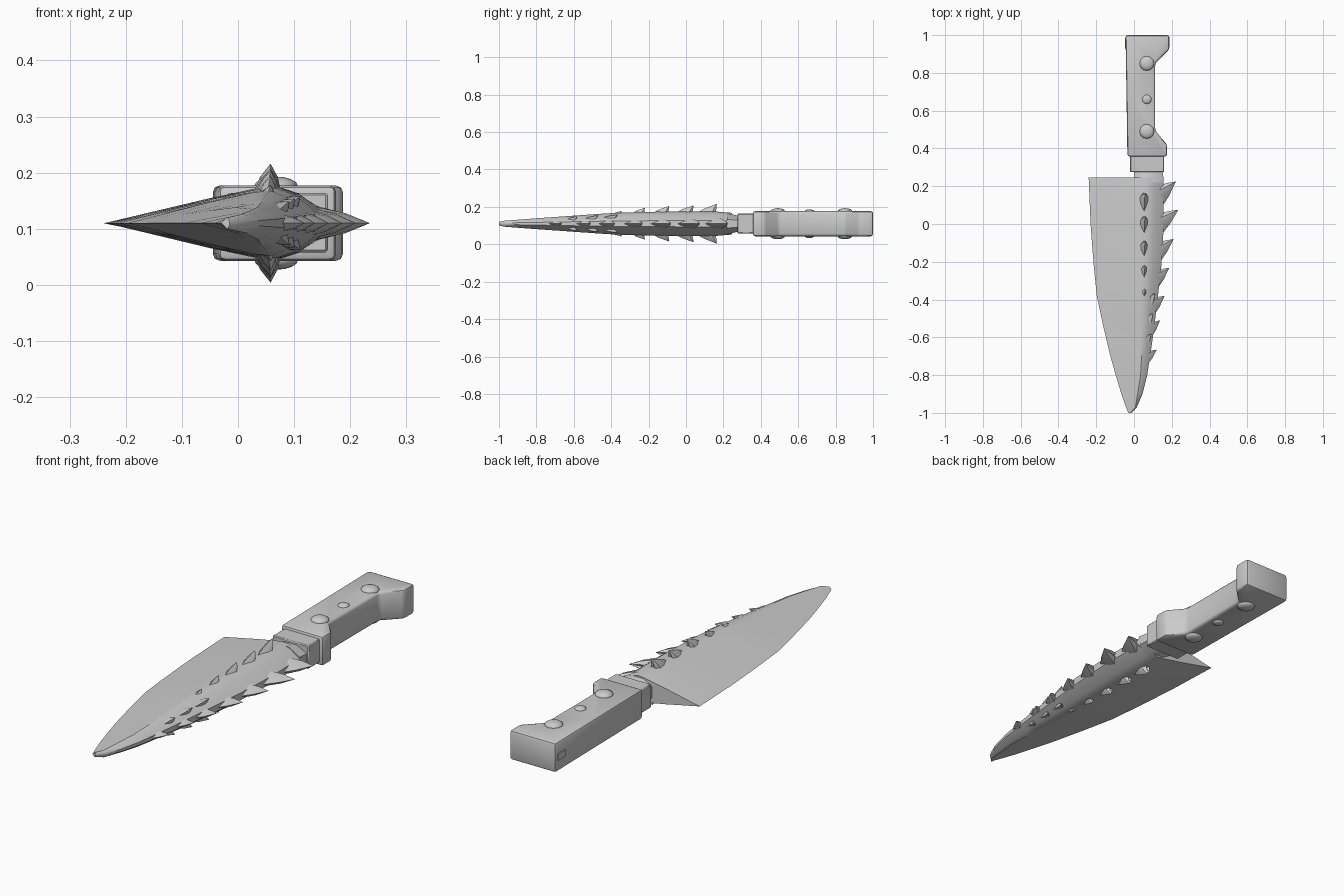
import bpy, bmesh, math
from mathutils import Vector

if "Cube" in bpy.data.objects:
    bpy.data.objects.remove(bpy.data.objects["Cube"])

ZC = 0.11  # mid-plane height

steel = bpy.data.materials.new("grey steel")
steel.diffuse_color = (0.6, 0.6, 0.6, 1)
steel.use_nodes = True
steel.node_tree.nodes["Principled BSDF"].inputs["Base Color"].default_value = steel.diffuse_color


def finish(name, bm, angle=35):
    bmesh.ops.recalc_face_normals(bm, faces=bm.faces)
    me = bpy.data.meshes.new(name)
    bm.to_mesh(me)
    bm.free()
    ob = bpy.data.objects.new(name, me)
    bpy.context.collection.objects.link(ob)
    me.materials.append(steel)
    bpy.ops.object.select_all(action='DESELECT')
    ob.select_set(True)
    bpy.context.view_layer.objects.active = ob
    bpy.ops.object.shade_smooth_by_angle(angle=math.radians(angle))
    return ob


def lerp(table, y):
    for (a, va), (b, vb) in zip(table, table[1:]):
        if b <= y <= a:
            return va + (vb - va) * (a - y) / (a - b)
    return table[-1][1] if y < table[-1][0] else table[0][1]


# Blade outline tables: (y, value), from heel to tip
EDGE = [(.245, -.24), (0, -.23), (-.2, -.215), (-.38, -.197), (-.54, -.163),
        (-.7, -.125), (-.8, -.097), (-.9, -.067), (-.97, -.042), (-1, -.03)]
GRIND = [(.245, -.225), (-.11, -.16), (-.215, -.105), (-.38, -.185), (-.54, -.1),
         (-.7, -.005), (-.8, .012), (-.97, -.002), (-1, -.022)]
SPINE = [(.245, .155), (0, .158), (-.2, .147), (-.4, .125), (-.6, .1),
         (-.8, .07), (-.9, .045), (-.97, .015), (-1, -.015)]
RIDGE = [(.245, .07), (-.2, .065), (-.5, .05), (-.7, .04), (-.8, .035),
         (-.97, .007), (-1, -.019)]
THICK = [(.245, .058), (.15, .066), (-.2, .064), (-.4, .057), (-.6, .043),
         (-.8, .029), (-.97, .016), (-1, .01)]


def section(y):
    e, g, s, r, t = (lerp(T, y) for T in (EDGE, GRIND, SPINE, RIDGE, THICK))
    f = (g - e) / (r - e)
    half = [(g, t * f * 1.08), (g + (r - g) * .55, t * (f + (1 - f) * .62)),
            (r - (r - g) * .12, t * .95), (r, t),
            (r + (s - r) * .45, t * .8), (s, t * .25)]
    up = [(x, y, ZC + h) for x, h in half]
    low = [(x, y, ZC - h) for x, h in reversed(half)]
    return [(e, y, ZC)] + up + low


# Blade lofted through the sections
bm = bmesh.new()
ys = [.245, .15, 0, -.11, -.215, -.3, -.38, -.46, -.54, -.62, -.7, -.8, -.9, -.97, -1]
rings = [[bm.verts.new(p) for p in section(y)] for y in ys]
n = len(rings[0])
for a, b in zip(rings, rings[1:]):
    for i in range(n):
        j = (i + 1) % n
        bm.faces.new((a[i], a[j], b[j], b[i]))
bm.faces.new(rings[0])
bm.faces.new(rings[-1])
bmesh.ops.remove_doubles(bm, verts=bm.verts, dist=.0005)
blade = finish("blade", bm, 32)
# Crisp line where the ground edge meets the blade body
for ed in blade.data.edges:
    ends = [blade.data.vertices[v].co for v in ed.vertices]
    if all(abs(p.x - lerp(GRIND, p.y)) < .002 and abs(p.z - ZC) > .0005 for p in ends):
        ed.use_edge_sharp = True


def prism(name, outline, z0, z1, bevel=0, segs=2):
    bm = bmesh.new()
    face = bm.faces.new([bm.verts.new((x, y, z0)) for x, y in outline])
    new = bmesh.ops.extrude_face_region(bm, geom=[face])['geom']
    bmesh.ops.translate(bm, vec=(0, 0, z1 - z0),
                        verts=[v for v in new if isinstance(v, bmesh.types.BMVert)])
    if bevel:
        bmesh.ops.bevel(bm, geom=bm.edges[:], offset=bevel, segments=segs,
                        profile=.5, affect='EDGES')
    return finish(name, bm, 40)


# Tang rising from the blade into the collar
bm = bmesh.new()
rings = []
for y, x0, x1, t in [(.22, 0, .155, .058), (.25, .0, .155, .052), (.29, .0, .15, .042)]:
    rm = .07
    pts = [(x0, .5), (rm - .03, .95), (rm + .03, .95), (x1, .4),
           (x1, -.4), (rm + .03, -.95), (rm - .03, -.95), (x0, -.5)]
    rings.append([bm.verts.new((x, y, ZC + t * k)) for x, k in pts])
for a, b in zip(rings, rings[1:]):
    for i in range(8):
        bm.faces.new((a[i], a[(i + 1) % 8], b[(i + 1) % 8], b[i]))
bm.faces.new(rings[0])
bm.faces.new(rings[-1])
finish("tang", bm)

# Collar and handle
prism("collar", [(-.02, .275), (.16, .275), (.16, .37), (-.02, .37)], .058, .164, .004, 1)
prism("handle", [(-.035, .357), (.175, .357), (.175, .42), (.112, .495), (.112, .85),
                 (.187, .925), (.187, 1), (-.045, 1), (-.04, .7)], .043, .177, .012)
prism("butt_plate", [(-.048, .93), (-.035, .93), (-.035, .985), (-.048, .985)], .095, .125)

# Domed rivets on both faces of the handle
for side, label in ((1, "top"), (-1, "bottom")):
    for k, (y, r, h) in enumerate([(.49, .039, .017), (.66, .025, .011), (.85, .039, .017)]):
        bm = bmesh.new()
        bmesh.ops.create_uvsphere(bm, u_segments=12, v_segments=8, radius=1)
        for v in bm.verts:
            v.co = Vector((.068 + v.co.x * r, y + v.co.y * r, ZC + side * .066 + v.co.z * h))
        finish(f"rivet_{label}_{k + 1}", bm, 50)


def spike(name, base, out, tip, length, width):
    """Swept thorn: leaf-shaped base around a point, apex pulled along out and back."""
    out = Vector(out).normalized()
    along = Vector((0, 1, 0))
    across = along.cross(out)
    base = Vector(base) - out * .014
    bm = bmesh.new()
    leaf = [(-.5, 0), (-.1, .42), (.2, .5), (.38, .22), (.3, 0),
            (.38, -.22), (.2, -.5), (-.1, -.42)]
    ring = [bm.verts.new(base + along * a * length + across * c * width) for a, c in leaf]
    mid = [bm.verts.new(base + (Vector(tip) - base) * .5 + along * a * length * .55
                        + across * c * width * .62 + out * .004) for a, c in leaf]
    apex = bm.verts.new(tip)
    for i in range(8):
        j = (i + 1) % 8
        bm.faces.new((ring[i], ring[j], mid[j], mid[i]))
        bm.faces.new((mid[i], mid[j], apex))
    bm.faces.new(ring)
    finish(name, bm, 40)


# Teeth swept back along the spine
teeth = [(.222, .225), (.235, .075), (.21, -.08), (.187, -.232), (.162, -.38),
         (.138, -.51), (.12, -.665)]
for k, (x, y) in enumerate(teeth):
    s = 1 - .07 * k
    yb = y - .075 * s
    spike(f"spine_tooth_{k + 1}", (lerp(SPINE, yb) - .004, yb, ZC), (1, 0, 0),
          (x, y, ZC), .15 * s, .062 * s)

# Thorn rows along both ridges, and small scales near the tip
thorns = [(.165, .216, .13), (.04, .208, .12), (-.09, .205, .11),
          (-.22, .195, .09), (-.345, .178, .07)]
scales = [(-.42, .1), (-.52, .09), (-.62, .07)]
for side, label in ((1, "top"), (-1, "bottom")):
    for k, (y, z, ln) in enumerate(thorns):
        yb = y - ln * .45
        spike(f"ridge_thorn_{label}_{k + 1}", (.052, yb, ZC + side * lerp(THICK, yb) * .97),
              (0, 0, side), (.058, y, ZC + side * (z - ZC)), ln, ln * .4)
    for k, (y, ln) in enumerate(scales):
        x = lerp(SPINE, y) * .6 + lerp(RIDGE, y) * .4
        t = lerp(THICK, y) * .65
        spike(f"scale_{label}_{k + 1}", (x, y, ZC + side * t), (.7, 0, side * .7),
              (x + .016, y + ln * .55, ZC + side * (t + .012)), ln, .035)
